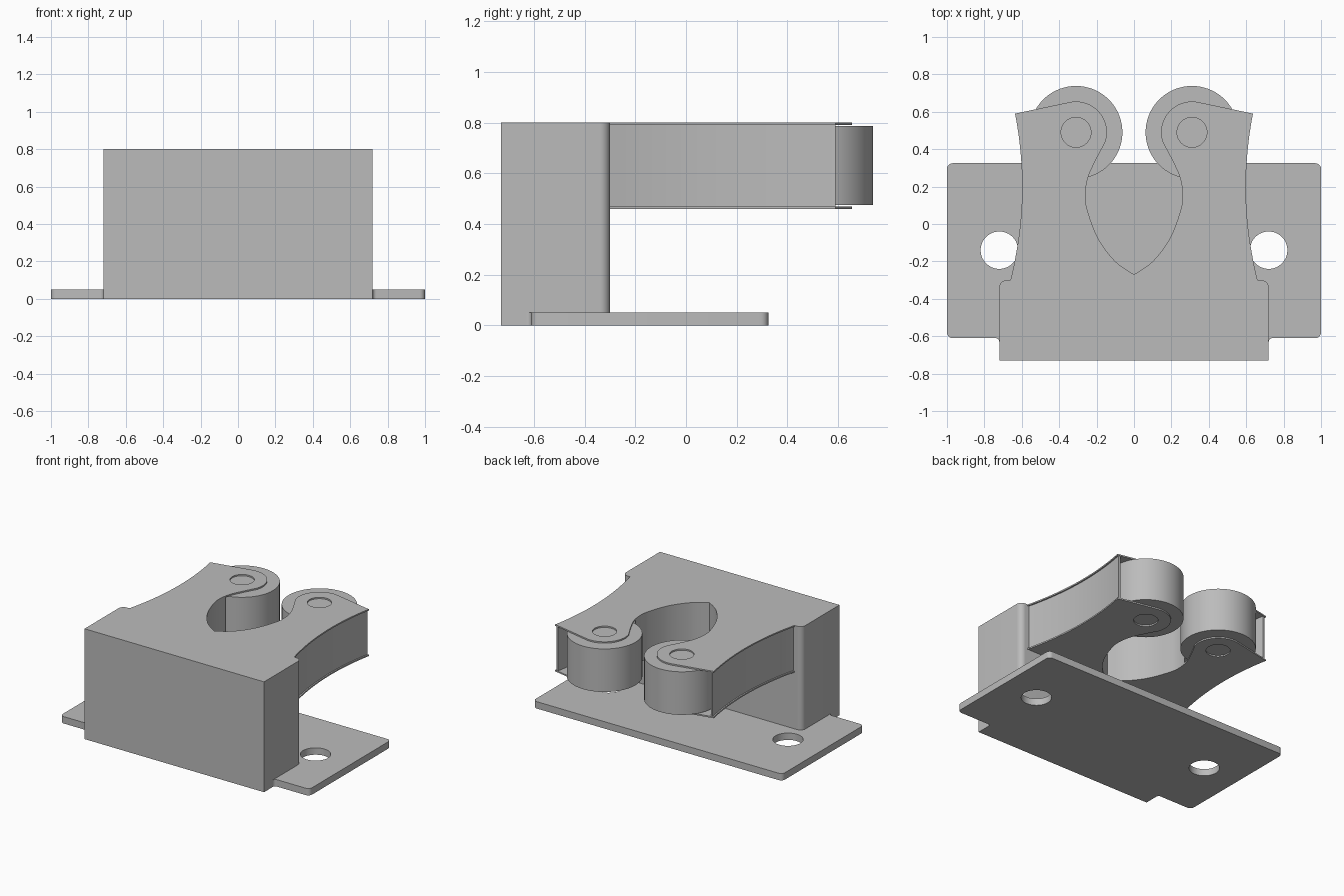
import bpy
from math import cos, sin, pi, radians

cube = bpy.data.objects.get("Cube")
if cube:
    bpy.data.objects.remove(cube, do_unlink=True)

metal = bpy.data.materials.new("plain_grey")
metal.use_nodes = True
colour = (0.5, 0.5, 0.5, 1)
metal.diffuse_color = colour
metal.node_tree.nodes["Principled BSDF"].inputs["Base Color"].default_value = colour


def arc(cx, cy, r, start, end, n=10):
    """Points on an arc, angles in degrees."""
    angles = [radians(start + (end - start) * i / n) for i in range(n + 1)]
    return [(cx + r * cos(a), cy + r * sin(a)) for a in angles]


def circle(cx, cy, r, n=64):
    return arc(cx, cy, r, 0, 360, n)[:-1]


def flip(points):
    """Mirror across x and reverse, so that an outline can be closed."""
    return [(-x, y) for x, y in reversed(points)]


def smooth_path(pts, n=6):
    """Catmull-Rom curve through the points."""
    ext = [pts[0]] + pts + [pts[-1]]
    out = []
    for a, b, c, d in zip(ext, ext[1:], ext[2:], ext[3:]):
        for i in range(n):
            t = i / n
            out.append(tuple(
                0.5 * (2 * q + (r - p) * t + (2 * p - 5 * q + 4 * r - s) * t ** 2
                       + (3 * q - p - 3 * r + s) * t ** 3)
                for p, q, r, s in zip(a, b, c, d)))
    return out + [pts[-1]]


def slab(name, outlines, z0, z1):
    """Extrude flat outlines; inner outlines become holes."""
    curve = bpy.data.curves.new(name, "CURVE")
    curve.dimensions = "2D"
    curve.fill_mode = "BOTH"
    curve.extrude = (z1 - z0) / 2
    for pts in outlines:
        spline = curve.splines.new("POLY")
        spline.points.add(len(pts) - 1)
        for p, (x, y) in zip(spline.points, pts):
            p.co = (x, y, 0, 1)
        spline.use_cyclic_u = True
    obj = bpy.data.objects.new(name, curve)
    bpy.context.collection.objects.link(obj)
    obj.location.z = (z0 + z1) / 2
    bpy.ops.object.select_all(action="DESELECT")
    obj.select_set(True)
    bpy.context.view_layer.objects.active = obj
    bpy.ops.object.convert(target="MESH")
    obj = bpy.context.view_layer.objects.active
    obj.data.materials.clear()
    obj.data.materials.append(metal)
    bpy.ops.object.shade_smooth_by_angle(angle=radians(30))
    return obj


# Base plate with rounded corners, small front fillets and two screw holes
half = ([(0.70, -0.72), (0.72, -0.63)] + arc(0.74, -0.63, 0.02, 180, 90, 4)
        + arc(0.97, -0.58, 0.03, -90, 0, 5) + arc(0.97, 0.295, 0.03, 0, 90, 5))
slab("base_plate", [half + flip(half), circle(0.72, -0.14, 0.10), circle(-0.72, -0.14, 0.10)],
     0, 0.05)

# Front block with rounded rear corners
half = [(0.72, -0.73)] + arc(0.68, -0.34, 0.04, 0, 90, 8)
slab("front_block", [half + flip(half)], 0, 0.80)

# Shared outlines of the arms
throat = smooth_path([(0, -0.27), (0.10, -0.20), (0.19, -0.08), (0.245, 0.06), (0.26, 0.15),
                      (0.245, 0.25), (0.20, 0.35), (0.155, 0.434)])
roller_x, roller_y = 0.31, 0.49
nose = arc(roller_x, roller_y, 0.165, 200, 78, 28)
side_ys = [0.59 - 0.89 * i / 24 for i in range(25)]
side = [(0.598 + 0.25 * (y - 0.2) ** 2, y) for y in side_ys]
half = throat[:-1] + nose + side

# Top and bottom arm plates with axle holes
for name, z in (("top_arm_plate", 0.79), ("bottom_arm_plate", 0.46)):
    slab(name, [half + flip(half)[:-1], circle(roller_x, roller_y, 0.08),
                circle(-roller_x, roller_y, 0.08)], z, z + 0.01)

# Wall around the throat, stopping short of the rollers
inner = [p for p in throat if p[1] < 0.22]
line = flip(inner)[:-1] + inner
slab("throat_wall", [line + [(x * 1.05, y - 0.012) for x, y in reversed(line)]], 0.47, 0.79)

# Outer arm walls and rollers on both sides
for label, s in (("left", 1), ("right", -1)):
    wall = [(s * (x - 0.010), y) for x, y in side]
    wall += [(s * (x - 0.024), y) for x, y in reversed(side)]
    slab(label + "_arm_wall", [wall], 0.47, 0.79)
    slab(label + "_roller", [circle(s * roller_x, roller_y, 0.248, 72)], 0.475, 0.787)
